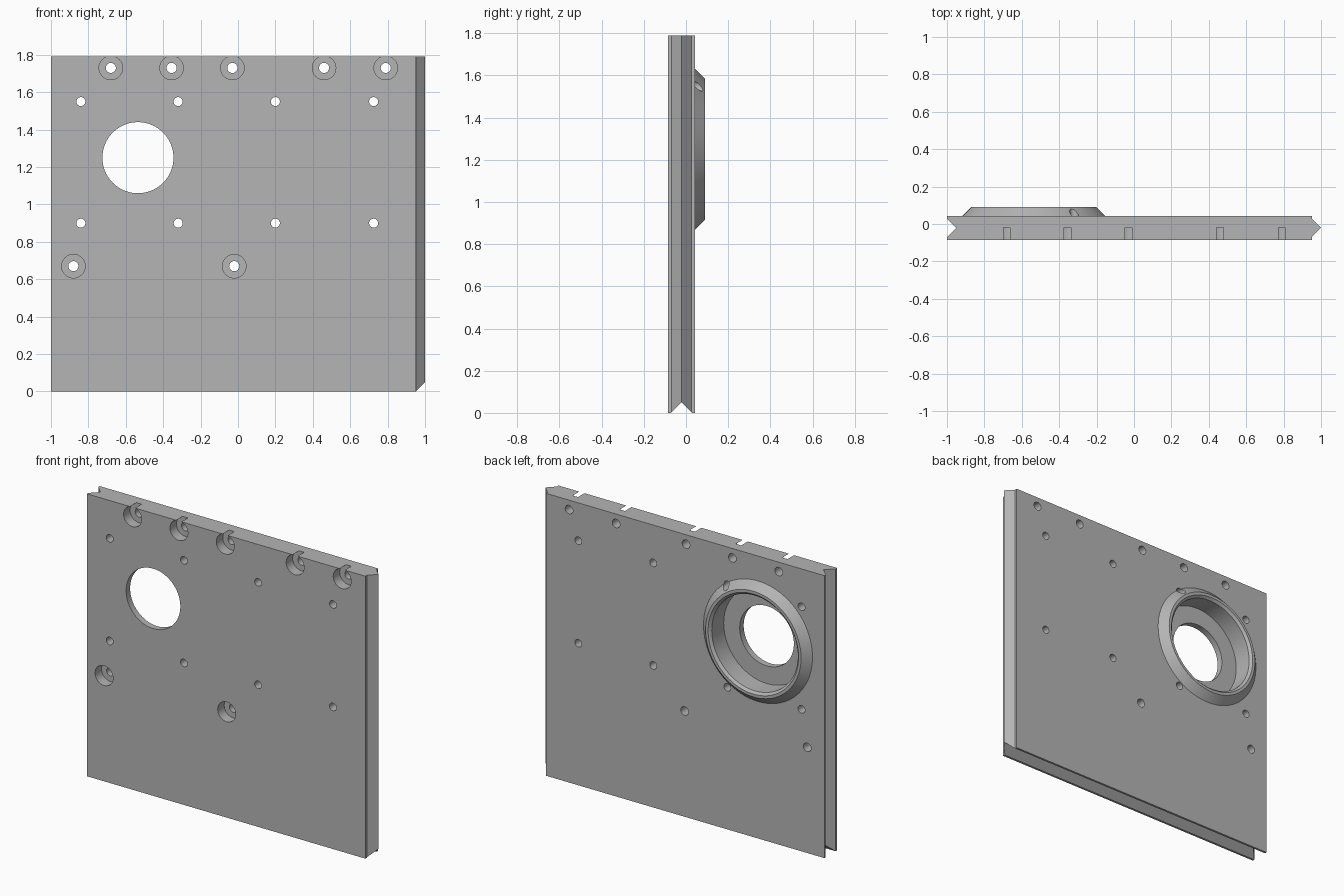
import bpy, bmesh, math
from mathutils import Matrix, Vector

cube = bpy.data.objects.get("Cube")
if cube:
    bpy.data.objects.remove(cube, do_unlink=True)

FRONT, BACK, TOP = -0.085, 0.043, 1.79
MID = (FRONT + BACK) / 2
RIM = 0.09
HUB = (-0.535, 1.25)

grey = bpy.data.materials.new("plain_grey")
grey.use_nodes = True
colour = (0.46, 0.46, 0.46, 1)
grey.diffuse_color = colour
grey.node_tree.nodes["Principled BSDF"].inputs["Base Color"].default_value = colour


def make_object(name, bm):
    bmesh.ops.recalc_face_normals(bm, faces=bm.faces)
    mesh = bpy.data.meshes.new(name)
    bm.to_mesh(mesh)
    bm.free()
    mesh.materials.append(grey)
    obj = bpy.data.objects.new(name, mesh)
    bpy.context.collection.objects.link(obj)
    return obj


def prism(bm, points, direction):
    face = bm.faces.new([bm.verts.new(p) for p in points])
    new = bmesh.ops.extrude_face_region(bm, geom=[face])["geom"]
    verts = [v for v in new if isinstance(v, bmesh.types.BMVert)]
    bmesh.ops.translate(bm, verts=verts, vec=direction)


def drill(bm, x, z, radius, y0, y1, sides=32):
    place = Matrix.Translation((x, (y0 + y1) / 2, z)) @ Matrix.Rotation(math.pi / 2, 4, 'X')
    bmesh.ops.create_cone(bm, cap_ends=True, segments=sides, radius1=radius,
                          radius2=radius, depth=y1 - y0, matrix=place)


def cut(obj, cutter):
    mod = obj.modifiers.new("cut", 'BOOLEAN')
    mod.operation = 'DIFFERENCE'
    mod.solver = 'EXACT'
    mod.object = cutter
    bpy.context.view_layer.update()
    result = bpy.data.meshes.new_from_object(
        obj.evaluated_get(bpy.context.evaluated_depsgraph_get()))
    obj.modifiers.clear()
    obj.data = result


# Panel with a V groove on one edge and a V tongue on the other
profile = [(-1, FRONT), (0.953, FRONT), (0.953, MID - 0.047), (1, MID),
           (0.953, MID + 0.047), (0.953, BACK), (-1, BACK),
           (-1, MID + 0.05), (-0.95, MID), (-1, MID - 0.05)]
bm = bmesh.new()
prism(bm, [(x, y, 0) for x, y in profile], Vector((0, 0, TOP)))
panel = make_object("panel", bm)

# Raised ring around the bore, turned from a profile
section = [(0.302, BACK), (0.382, BACK), (0.335, RIM), (0.317, RIM), (0.302, RIM - 0.015)]
bm = bmesh.new()
verts = [bm.verts.new((HUB[0] + r, y, HUB[1])) for r, y in section]
edges = [bm.edges.new((verts[i], verts[i - 1])) for i in range(len(verts))]
bmesh.ops.spin(bm, geom=verts + edges, cent=(HUB[0], 0, HUB[1]), axis=(0, 1, 0),
               angle=math.tau, steps=96, use_merge=True)
bmesh.ops.remove_doubles(bm, verts=bm.verts, dist=0.0001)
ring = make_object("raised_ring", bm)

# Screw and pin hole positions
screws = [(x, 1.73) for x in (-0.68, -0.355, -0.03, 0.46, 0.79)]
screws += [(-0.88, 0.67), (-0.02, 0.67)]
pins = [(x, z) for x in (-0.84, -0.32, 0.2, 0.725) for z in (1.55, 0.9)]

# Recess cutter: counterbores, bearing bore and bottom V groove
bm = bmesh.new()
for x, z in screws:
    drill(bm, x, z, 0.063, FRONT - 0.1, FRONT + 0.065)
drill(bm, *HUB, 0.302, -0.045, 0.2, 96)
prism(bm, [(-1.1, MID - 0.06, -0.01), (-1.1, MID + 0.06, -0.01), (-1.1, MID, 0.05)],
      Vector((2.2, 0, 0)))
recess_cutter = make_object("recess_cutter", bm)

# Through hole cutter
bm = bmesh.new()
for x, z in screws:
    drill(bm, x, z, 0.027, -0.3, 0.3)
for x, z in pins:
    drill(bm, x, z, 0.024, -0.3, 0.3)
drill(bm, *HUB, 0.19, -0.3, 0.3, 96)
hole_cutter = make_object("hole_cutter", bm)

cut(panel, recess_cutter)
cut(panel, hole_cutter)
cut(ring, hole_cutter)
for cutter in (recess_cutter, hole_cutter):
    bpy.data.objects.remove(cutter, do_unlink=True)

# Smooth round walls, keep hard edges
for obj in bpy.context.view_layer.objects:
    obj.select_set(obj in (panel, ring))
bpy.context.view_layer.objects.active = panel
bpy.ops.object.shade_smooth_by_angle(angle=math.radians(25))
